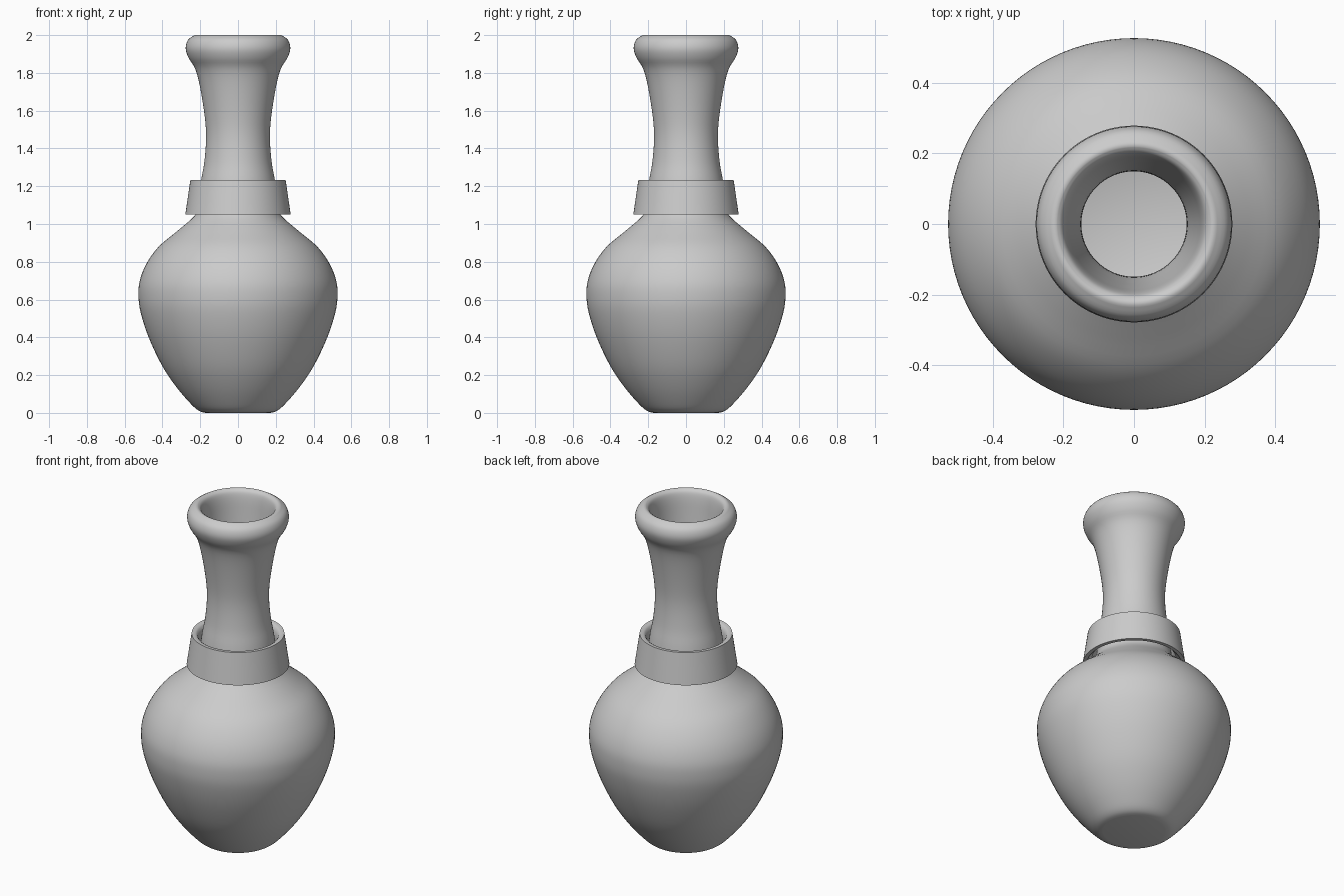
import bpy, bmesh, math
from mathutils import Vector

if "Cube" in bpy.data.objects:
    bpy.data.objects.remove(bpy.data.objects["Cube"])


def smooth_path(pts, steps=4):
    """Catmull-Rom curve through (radius, height) points."""
    p = [Vector(pts[0])] + [Vector(q) for q in pts] + [Vector(pts[-1])]
    out = []
    for i in range(1, len(p) - 2):
        a, b, c, d = p[i - 1:i + 3]
        for k in range(steps):
            t = k / steps
            out.append(0.5 * (2 * b + (c - a) * t + (2 * a - 5 * b + 4 * c - d) * t * t
                              + (3 * b - a - 3 * c + d) * t ** 3))
    return out + [p[-1]]


def lathe(name, path, closed=False, segments=96):
    """Revolve a profile around z."""
    bm = bmesh.new()
    vs = [bm.verts.new((max(r, 0), 0, z)) for r, z in path]
    es = [bm.edges.new((a, b)) for a, b in zip(vs, vs[1:])]
    if closed:
        es.append(bm.edges.new((vs[-1], vs[0])))
    bmesh.ops.spin(bm, geom=vs + es, axis=(0, 0, 1), cent=(0, 0, 0),
                   angle=math.tau, steps=segments, use_duplicate=False)
    bmesh.ops.remove_doubles(bm, verts=bm.verts[:], dist=1e-4)
    bmesh.ops.recalc_face_normals(bm, faces=bm.faces[:])
    me = bpy.data.meshes.new(name)
    bm.to_mesh(me)
    bm.free()
    ob = bpy.data.objects.new(name, me)
    bpy.context.collection.objects.link(ob)
    bpy.ops.object.select_all(action='DESELECT')
    bpy.context.view_layer.objects.active = ob
    ob.select_set(True)
    bpy.ops.object.shade_smooth_by_angle(angle=math.radians(40))
    return ob


# Vase: outer wall up from the foot, over the rolled lip, then down the inner wall
outer = [(0.17, 0), (0.205, 0.01), (0.247, 0.045), (0.325, 0.135), (0.402, 0.25),
         (0.473, 0.4), (0.515, 0.53), (0.527, 0.62), (0.52, 0.7), (0.485, 0.79),
         (0.42, 0.88), (0.325, 0.96), (0.23, 1.043), (0.205, 1.1), (0.202, 1.18),
         (0.194, 1.24), (0.178, 1.33), (0.169, 1.45), (0.175, 1.56), (0.2, 1.72),
         (0.226, 1.82), (0.262, 1.88), (0.277, 1.93), (0.264, 1.975), (0.23, 2.0)]
inner = [(0.22, 2.0), (0.203, 1.985), (0.192, 1.94), (0.183, 1.85), (0.168, 1.7),
         (0.152, 1.54), (0.15, 1.42), (0.16, 1.31), (0.178, 1.2), (0.182, 1.1),
         (0.21, 1.035), (0.31, 0.945), (0.41, 0.86), (0.495, 0.7), (0.505, 0.61),
         (0.45, 0.4), (0.38, 0.25), (0.24, 0.07), (0.19, 0.03)]
lathe("vase_body", [(0, 0)] + smooth_path(outer) + smooth_path(inner) + [(0, 0.03)])

# Flared collar ring around the base of the neck
collar = [(0.279, 1.05), (0.252, 1.234), (0.232, 1.234), (0.222, 1.227),
          (0.214, 1.21), (0.209, 1.18), (0.212, 1.13), (0.23, 1.08), (0.258, 1.05)]
lathe("neck_collar", collar, closed=True)
